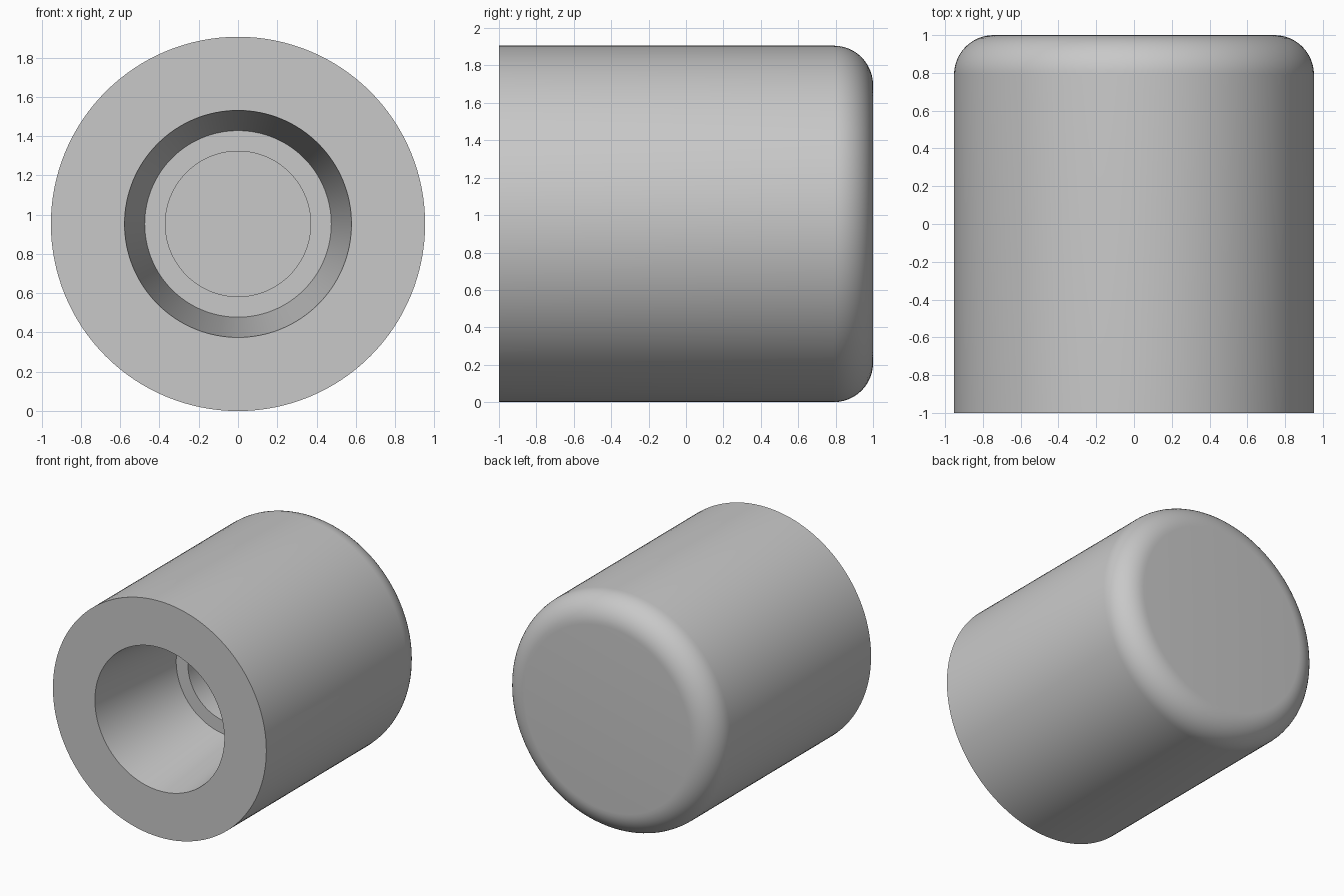
import bpy, bmesh
from math import pi, sin, cos, radians
from mathutils import Vector

cube = bpy.data.objects.get("Cube")
if cube:
    bpy.data.objects.remove(cube, do_unlink=True)

RADIUS = 0.953
FILLET = 0.21
SIDES = 128
ARC_STEPS = 12

# Single grey material
grey = bpy.data.materials.new("light_grey")
grey.use_nodes = True
colour = (0.58, 0.58, 0.58, 1)
grey.diffuse_color = colour
grey.node_tree.nodes["Principled BSDF"].inputs["Base Color"].default_value = colour

# Half section as (radius, y): stepped blind bore, front face, outer wall
profile = [(0.37, 0.5), (0.37, -0.11), (0.475, -0.11), (0.578, -1), (RADIUS, -1)]
# Rounded rear edge
for i in range(ARC_STEPS + 1):
    a = pi / 2 * i / ARC_STEPS
    profile.append((RADIUS - FILLET + FILLET * cos(a), 1 - FILLET + FILLET * sin(a)))

# Turn the section around the y axis
bm = bmesh.new()
verts = [bm.verts.new((r, y, 0)) for r, y in profile]
edges = [bm.edges.new(pair) for pair in zip(verts, verts[1:])]
bmesh.ops.spin(bm, geom=verts + edges, cent=Vector(), axis=(0, 1, 0),
               angle=2 * pi, steps=SIDES, use_duplicate=False)
bmesh.ops.remove_doubles(bm, verts=bm.verts[:], dist=0.0001)

# Close the bore floor and the rear face
bmesh.ops.holes_fill(bm, edges=[e for e in bm.edges if e.is_boundary], sides=0)
bmesh.ops.recalc_face_normals(bm, faces=bm.faces[:])

mesh = bpy.data.meshes.new("bored_cap")
bm.to_mesh(mesh)
bm.free()
mesh.materials.append(grey)
cap = bpy.data.objects.new("bored_cap", mesh)
cap.location.z = RADIUS
bpy.context.collection.objects.link(cap)

# Smooth walls with crisp rims
bpy.ops.object.select_all(action="DESELECT")
cap.select_set(True)
bpy.context.view_layer.objects.active = cap
bpy.ops.object.shade_smooth_by_angle(angle=radians(30))
